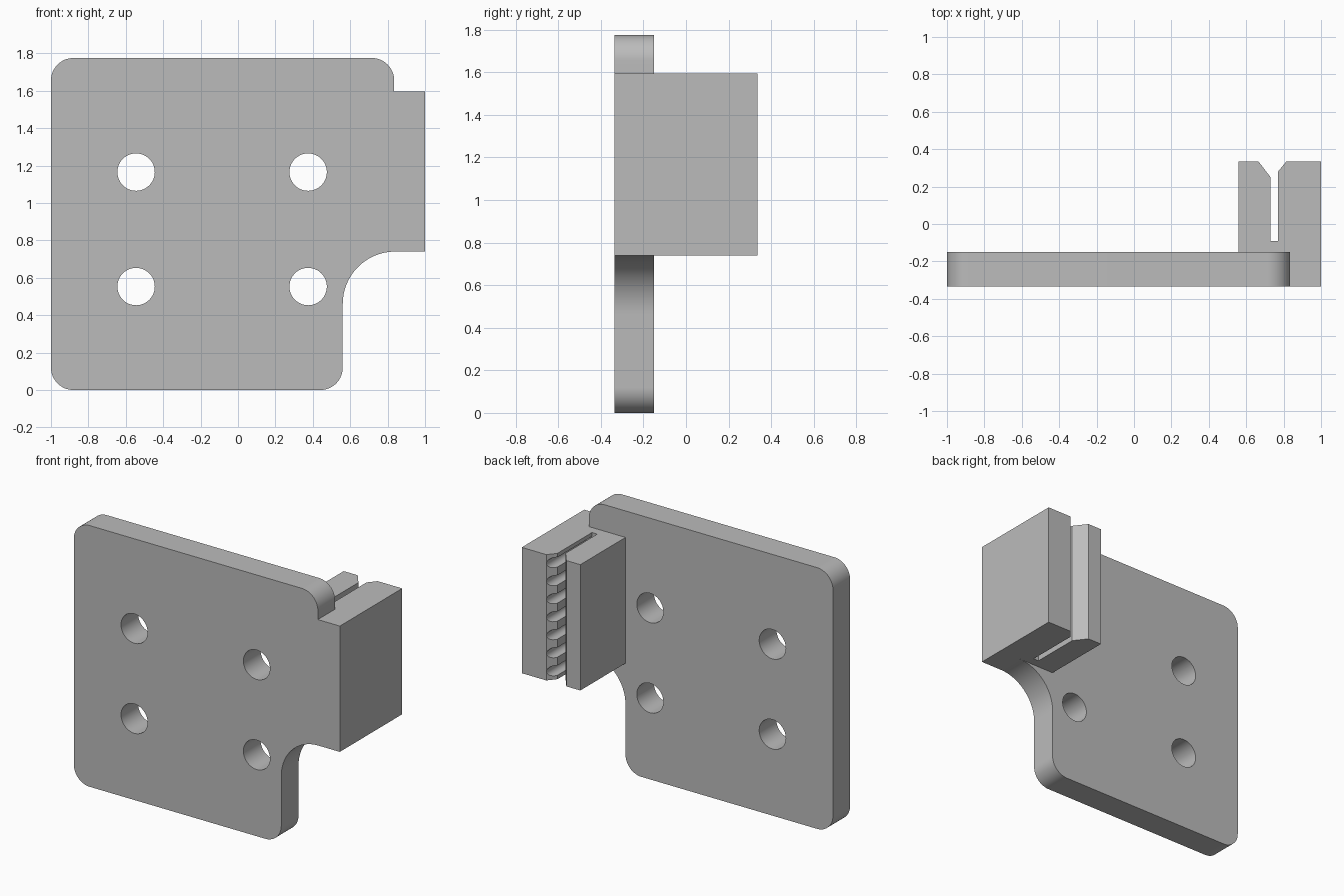
import bpy
import bmesh
from math import pi, sin, cos, radians
from mathutils import Matrix

cube = bpy.data.objects.get("Cube")
if cube:
    bpy.data.objects.remove(cube, do_unlink=True)

grey = bpy.data.materials.new("light_grey")
grey.use_nodes = True
colour = (0.5, 0.5, 0.5, 1)
grey.diffuse_color = colour
grey.node_tree.nodes["Principled BSDF"].inputs["Base Color"].default_value = colour

FRONT, PLATE_BACK, BACK = -0.335, -0.15, 0.335
LOW, HIGH, TOP = 0.74, 1.595, 1.775


def arc(cx, cy, r, start, end, steps=16):
    angles = [radians(start + (end - start) * i / steps) for i in range(steps + 1)]
    return [(cx + r * cos(a), cy + r * sin(a)) for a in angles]


def make_object(name, bm):
    bmesh.ops.recalc_face_normals(bm, faces=bm.faces)
    mesh = bpy.data.meshes.new(name)
    bm.to_mesh(mesh)
    bm.free()
    mesh.materials.append(grey)
    obj = bpy.data.objects.new(name, mesh)
    bpy.context.collection.objects.link(obj)
    return obj


def extrude(name, points, direction):
    bm = bmesh.new()
    face = bm.faces.new([bm.verts.new(p) for p in points])
    geom = bmesh.ops.extrude_face_region(bm, geom=[face])["geom"]
    verts = [v for v in geom if isinstance(v, bmesh.types.BMVert)]
    bmesh.ops.translate(bm, vec=direction, verts=verts)
    return make_object(name, bm)


def rods(name, centres, radius, y0, y1, segments):
    """Several cylinders lying along y in one object."""
    bm = bmesh.new()
    for x, z in centres:
        place = Matrix.Translation((x, (y0 + y1) / 2, z)) @ Matrix.Rotation(pi / 2, 4, 'X')
        bmesh.ops.create_cone(bm, cap_ends=True, segments=segments, radius1=radius,
                              radius2=radius, depth=y1 - y0, matrix=place)
    return make_object(name, bm)


def combine(obj, other, operation):
    """Apply a boolean, then remove the helper object."""
    mod = obj.modifiers.new("combine", 'BOOLEAN')
    mod.operation, mod.solver, mod.object = operation, 'EXACT', other
    bpy.context.view_layer.update()
    result = obj.evaluated_get(bpy.context.evaluated_depsgraph_get())
    mesh = bpy.data.meshes.new_from_object(result)
    obj.modifiers.clear()
    obj.data = mesh
    bpy.data.objects.remove(other, do_unlink=True)


# Mounting plate outline with rounded corners and a concave fillet
R = 0.12
outline = (arc(-1 + R, R, R, 180, 270) + arc(0.56 - R, R, R, 270, 360)
           + arc(0.84, LOW - 0.28, 0.28, 180, 90, 24)
           + [(1, LOW), (1, HIGH), (0.835, HIGH)]
           + arc(0.835 - R, TOP - R, R, 0, 90) + arc(-1 + R, TOP - R, R, 90, 180))
plate = extrude("mounting_plate", [(x, FRONT, z) for x, z in outline],
                (0, PLATE_BACK - FRONT, 0))

# Four bolt holes
holes = rods("bolt_holes", [(x, z) for x in (-0.545, 0.375) for z in (0.553, 1.165)],
             0.1, FRONT - 0.1, PLATE_BACK + 0.1, 48)
combine(plate, holes, 'DIFFERENCE')

# Belt clamp block with a chamfered slot
section = [(0.56, PLATE_BACK - 0.08), (1, PLATE_BACK - 0.08), (1, BACK), (0.815, BACK),
           (0.77, 0.28), (0.77, -0.09), (0.73, -0.09), (0.73, 0.25), (0.665, BACK),
           (0.56, BACK)]
block = extrude("belt_clamp", [(x, y, LOW) for x, y in section], (0, 0, HIGH - LOW))

# Round tooth grooves in one wall of the slot
middle = (LOW + HIGH) / 2
grooves = rods("tooth_grooves", [(0.78, middle + 0.1225 * i) for i in range(-3, 4)],
               0.035, -0.09, BACK + 0.1, 24)
combine(block, grooves, 'DIFFERENCE')

# One solid bracket
combine(plate, block, 'UNION')
plate.name = "belt_clamp_bracket"
bpy.context.view_layer.objects.active = plate
plate.select_set(True)
bpy.ops.object.shade_smooth_by_angle(angle=radians(30))
